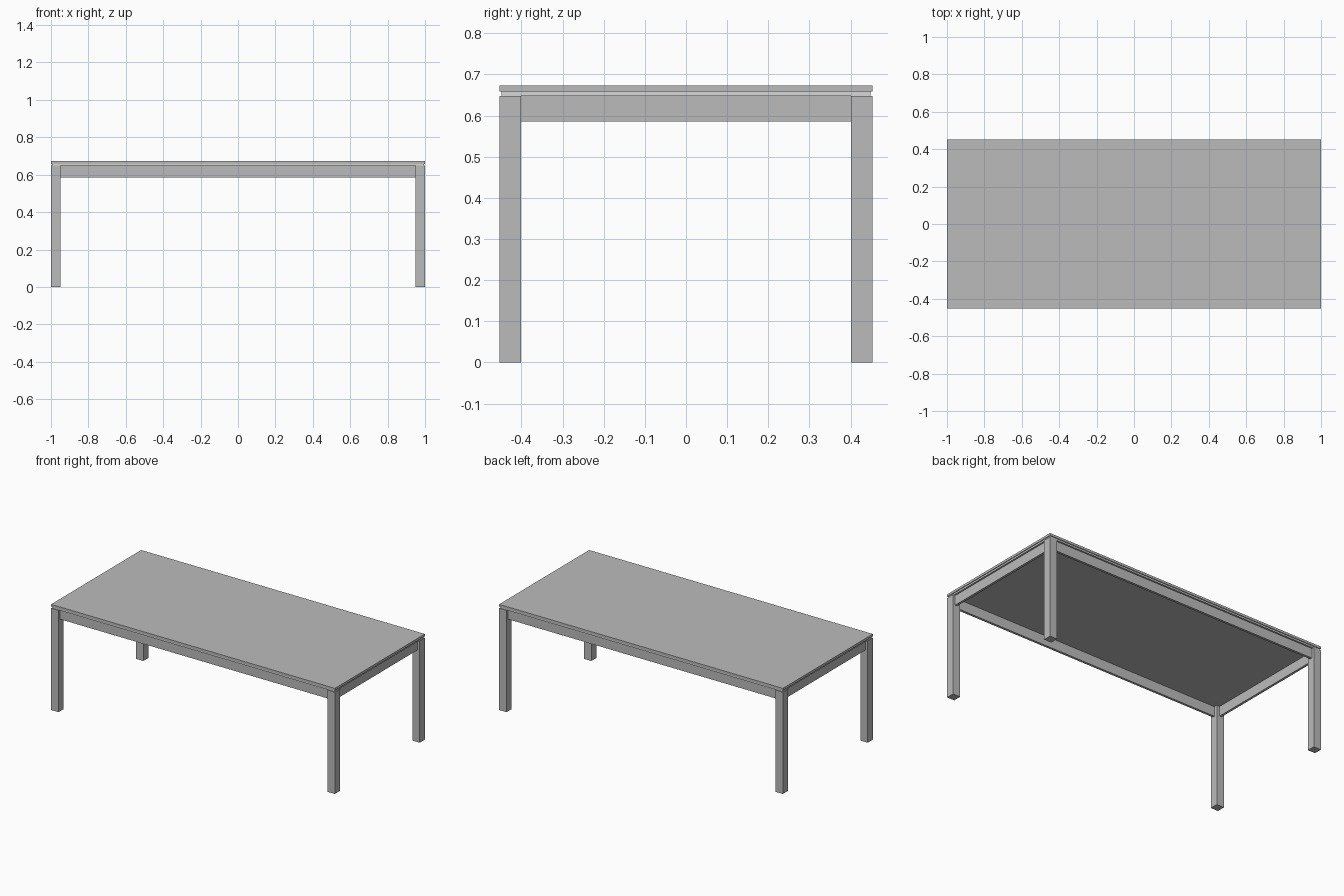
import bpy

cube = bpy.data.objects.get("Cube")
if cube:
    bpy.data.objects.remove(cube, do_unlink=True)


def material(name, value):
    m = bpy.data.materials.new(name)
    m.use_nodes = True
    color = (value, value, value, 1)
    m.diffuse_color = color
    m.node_tree.nodes["Principled BSDF"].inputs["Base Color"].default_value = color
    return m


grey = material("grey", 0.5)
light = material("light_grey", 0.68)


def box(name, low, high, mat=grey):
    bpy.ops.mesh.primitive_cube_add(size=1)
    ob = bpy.context.object
    ob.name = name
    for v in ob.data.vertices:
        v.co = [h if c > 0 else l for c, l, h in zip(v.co, low, high)]
    ob.data.materials.append(mat)
    return ob


# Overall half sizes and heights
X, Y = 1.0, 0.453
TOP, SLAB, FRAME, APRON = 0.673, 0.658, 0.648, 0.586
LEG, INSET, THICK = 0.052, 0.016, 0.015

# Tabletop
box("tabletop", (-X, -Y, SLAB), (X, Y, TOP))

# Recessed spacer under the top: light edge, grey underside
e = 0.005
spacer = box("spacer", (e - X, e - Y, FRAME), (X - e, Y - e, SLAB), light)
spacer.data.materials.append(grey)
for f in spacer.data.polygons:
    f.material_index = 1 if abs(f.normal.z) > 0.5 else 0

# Legs
for sx, side in ((1, "left"), (-1, "right")):
    for sy, end in ((-1, "front"), (1, "back")):
        xs = sorted((sx * X, sx * (X - LEG)))
        ys = sorted((sy * Y, sy * (Y - LEG)))
        box(f"{end}_{side}_leg", (xs[0], ys[0], 0), (xs[1], ys[1], FRAME))

# Aprons set back from the outer faces of the legs
for s, names in ((-1, ("front", "right")), (1, ("back", "left"))):
    ys = sorted((s * (Y - INSET), s * (Y - INSET - THICK)))
    box(names[0] + "_apron", (LEG - X, ys[0], APRON), (X - LEG, ys[1], FRAME))
    xs = sorted((s * (X - INSET), s * (X - INSET - THICK)))
    box(names[1] + "_apron", (xs[0], LEG - Y, APRON), (xs[1], Y - LEG, FRAME))
